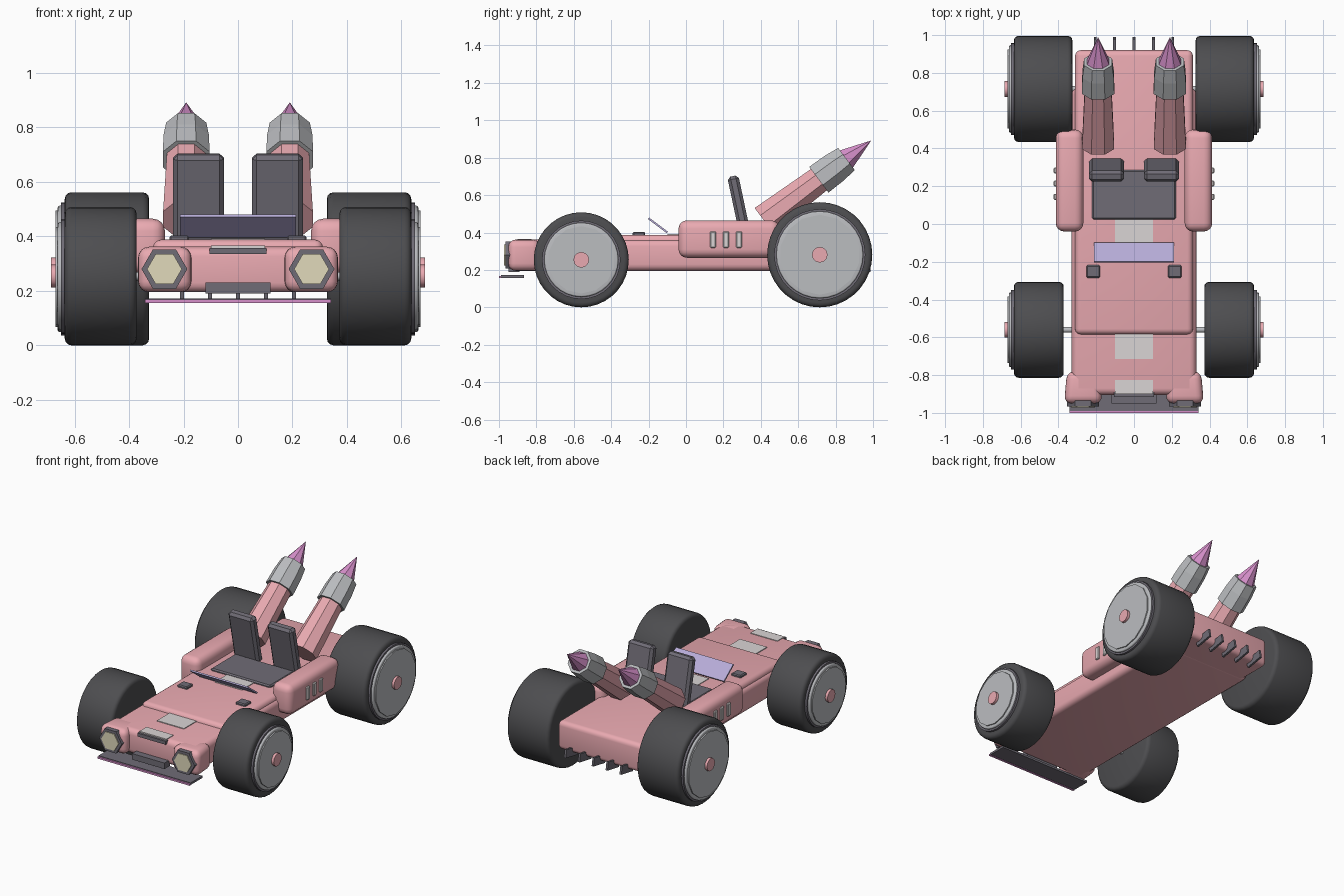
import bpy, bmesh, math
from mathutils import Vector, Matrix

if "Cube" in bpy.data.objects:
    bpy.data.objects.remove(bpy.data.objects["Cube"])

COLORS = {
    "pink": (0.82, 0.40, 0.44), "magenta": (0.68, 0.28, 0.60), "tyre": (0.075, 0.075, 0.08),
    "dark": (0.16, 0.15, 0.18), "metal": (0.50, 0.51, 0.53), "light": (0.70, 0.66, 0.66),
    "cream": (0.75, 0.70, 0.50), "violet": (0.47, 0.41, 0.68),
}
MATS = {}
for key, c in COLORS.items():
    MATS[key] = bpy.data.materials.new(key)
    MATS[key].diffuse_color = (*c, 1)


def finish(bm, name, color, smooth=None):
    bmesh.ops.recalc_face_normals(bm, faces=bm.faces)
    me = bpy.data.meshes.new(name)
    bm.to_mesh(me)
    bm.free()
    me.materials.append(MATS[color])
    if smooth:
        me.shade_smooth()
        me.set_sharp_from_angle(angle=math.radians(smooth))
    ob = bpy.data.objects.new(name, me)
    bpy.context.collection.objects.link(ob)
    return ob


def box(name, x, y, z, color, bevel=0.0, seg=1, tilt=0.0, back_scale=1.0):
    """Box from (min, max) ranges; tilt turns it about x, back_scale narrows its rear."""
    c = Vector(((x[0] + x[1]) / 2, (y[0] + y[1]) / 2, (z[0] + z[1]) / 2))
    size = (x[1] - x[0], y[1] - y[0], z[1] - z[0])
    bm = bmesh.new()
    bmesh.ops.create_cube(bm, size=1, matrix=Matrix.Diagonal((*size, 1)))
    for v in bm.verts:
        if v.co.y > 0:
            v.co.x *= back_scale
    if bevel:
        bmesh.ops.bevel(bm, geom=bm.edges[:], offset=bevel, segments=seg,
                        profile=0.5, affect='EDGES', clamp_overlap=True)
    bm.transform(Matrix.Translation(c) @ Matrix.Rotation(math.radians(tilt), 4, 'X'))
    return finish(bm, name, color, 40 if seg > 1 else None)


def rod(name, a, b, r1, r2, sides, color, turn=0.0, bevel=0.0, smooth=None):
    """Cylinder or cone running from point a to point b."""
    a, b = Vector(a), Vector(b)
    bm = bmesh.new()
    bmesh.ops.create_cone(bm, cap_ends=True, segments=sides, radius1=r1, radius2=r2,
                          depth=(b - a).length, matrix=Matrix.Rotation(math.radians(turn), 4, 'Z'))
    if bevel:
        rim = [e for e in bm.edges if any(len(f.verts) > 4 for f in e.link_faces)]
        bmesh.ops.bevel(bm, geom=rim, offset=bevel, segments=3, profile=0.5, affect='EDGES')
    rot = (b - a).to_track_quat('Z', 'Y').to_matrix().to_4x4()
    bm.transform(Matrix.Translation((a + b) / 2) @ rot)
    return finish(bm, name, color, smooth)


def wheel(name, s, y, r, inner, hub):
    def part(label, x0, x1, rad, sides, color, bevel=0.0):
        rod(name + label, (s * x0, y, r), (s * x1, y, r), rad, rad, sides, color,
            bevel=bevel, smooth=40)
    part("_tyre", inner, 0.636, r, 36, "tyre", 0.025)
    part("_rim_ring", 0.60, 0.650, hub + 0.012, 32, "dark")
    part("_rim", 0.60, 0.662, hub, 32, "metal", 0.008)
    part("_hub_disc", 0.60, 0.669, hub - 0.018, 14, "metal")
    part("_hub_cap", 0.60, 0.686, 0.042, 12, "pink")
    part("_axle", 0.25, inner + 0.02, 0.015, 10, "metal")


# Body shell
box("chassis", (-0.33, 0.33), (-0.905, 0.72), (0.195, 0.362), "pink", 0.035, 4)
box("upper_body", (-0.312, 0.312), (-0.585, 0.92), (0.197, 0.388), "pink", 0.03, 4)

# Light centre stripe panels
box("cockpit_stripe", (-0.1, 0.1), (-0.10, 0.03), (0.37, 0.392), "light")
box("hood_stripe", (-0.1, 0.1), (-0.715, -0.58), (0.34, 0.367), "light")
box("nose_stripe", (-0.1, 0.1), (-0.90, -0.825), (0.335, 0.366), "light")

# Nose grille and splitter
box("grille", (-0.12, 0.12), (-0.95, -0.89), (0.19, 0.23), "dark")
box("nose_trim", (-0.105, 0.105), (-0.915, -0.89), (0.335, 0.358), "dark")
box("splitter", (-0.342, 0.342), (-0.99, -0.865), (0.158, 0.172), "dark")
box("splitter_edge", (-0.342, 0.342), (-1.0, -0.985), (0.156, 0.168), "magenta")

# Cockpit
box("seat_cushion", (-0.222, 0.222), (0.025, 0.285), (0.36, 0.402), "dark", 0.008)
box("windshield", (-0.213, 0.213), (-0.213, -0.087), (0.433, 0.443), "violet", tilt=-37)

# Rear diffuser fins
for i in range(-2, 3):
    box("diffuser_fin", (i * 0.103 - 0.007, i * 0.103 + 0.007), (0.86, 0.985),
        (0.18, 0.235), "dark", tilt=10)

# Mirrored parts
for s, side in ((-1, "left"), (1, "right")):
    def span(a, b):
        return tuple(sorted((s * a, s * b)))

    wheel(side + "_rear_wheel", s, 0.715, 0.281, 0.326, 0.232)
    wheel(side + "_front_wheel", s, -0.56, 0.254, 0.372, 0.198)

    # Side pods with vents
    box(side + "_side_pod", span(0.268, 0.414), (-0.04, 0.50), (0.265, 0.465), "pink", 0.045, 4)
    for y in (0.144, 0.214, 0.283):
        box(side + "_pod_vent", span(0.39, 0.425), (y - 0.016, y + 0.016), (0.318, 0.406),
            "light", 0.005)

    # Headlights
    box(side + "_headlight_housing", span(0.168, 0.37), (-0.95, -0.78), (0.195, 0.362),
        "pink", 0.04, 4, back_scale=0.85)
    for label, y, r, col in (("_ring", -0.966, 0.084, "dark"), ("_lens", -0.972, 0.064, "cream")):
        rod(side + "_headlight" + label, (s * 0.27, -0.935, 0.28), (s * 0.27, y, 0.28),
            r, r, 6, col, turn=90)

    # Seat backs and mirrors
    box(side + "_seat_back", span(0.052, 0.238), (0.255, 0.315), (0.37, 0.705), "dark",
        0.016, 1, tilt=12)
    box(side + "_mirror", span(0.18, 0.252), (-0.285, -0.218), (0.38, 0.403), "dark", 0.006)

    # Slanted exhaust rockets, measured back from the tip
    def along(t):
        return (s * 0.19, 0.99 - 0.8 * t, 0.892 - 0.6 * t)

    rod(side + "_exhaust_tube", along(0.715), along(0.33), 0.092, 0.076, 8, "pink", turn=22.5)
    rod(side + "_exhaust_collar", along(0.35), along(0.245), 0.093, 0.090, 8, "metal", turn=22.5)
    rod(side + "_exhaust_muzzle", along(0.245), along(0.165), 0.090, 0.080, 8, "metal", turn=22.5)
    rod(side + "_exhaust_tip", along(0.19), along(0.0), 0.072, 0.0, 8, "magenta", turn=22.5)

for m in bpy.data.materials:
    if m.users and not m.is_grease_pencil:
        m.use_nodes = True
        m.node_tree.nodes["Principled BSDF"].inputs["Base Color"].default_value = m.diffuse_color
